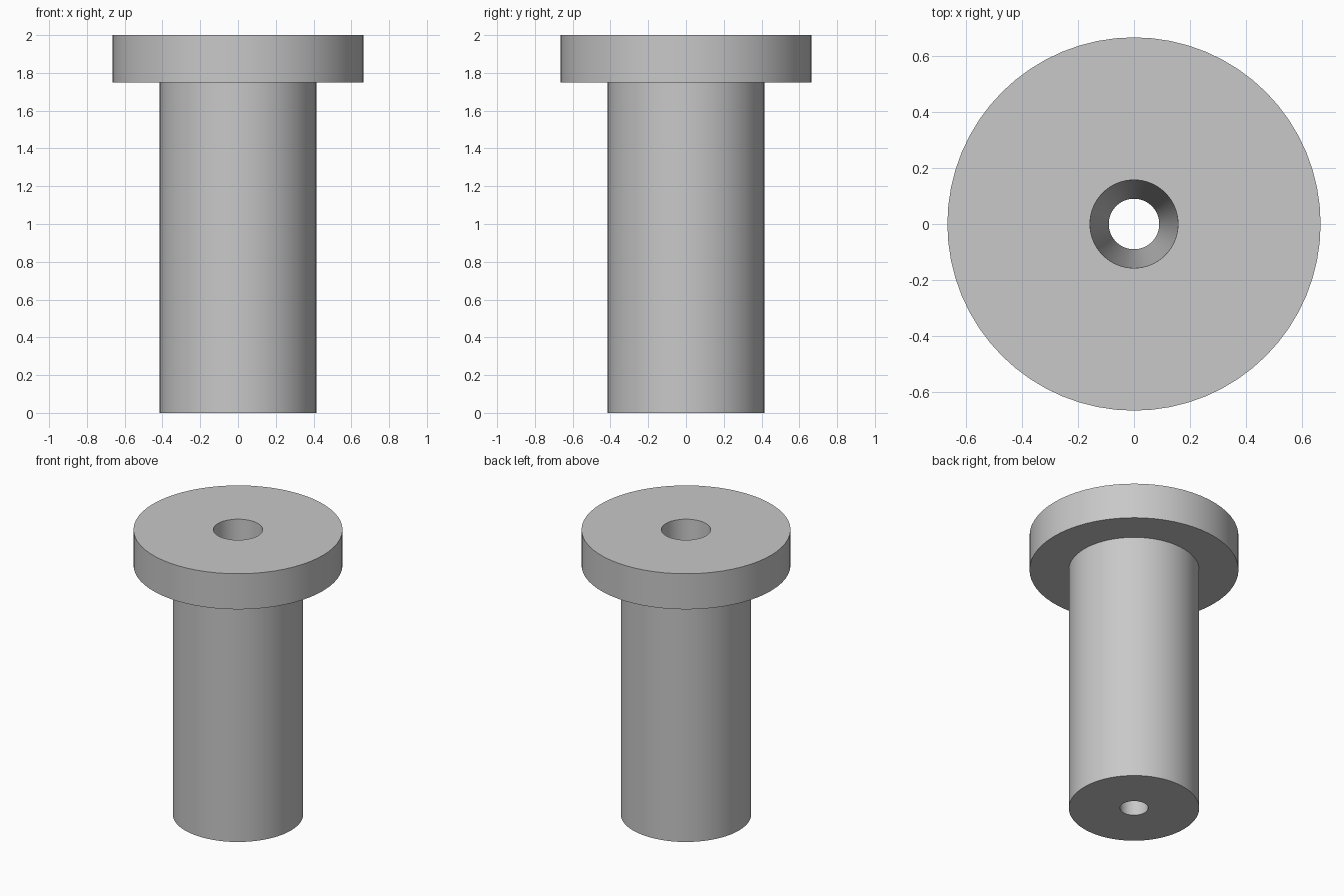
import bpy
import bmesh
import math

cube = bpy.data.objects.get("Cube")
if cube:
    bpy.data.objects.remove(cube, do_unlink=True)

SEGMENTS = 64
HEIGHT = 2.0
FLANGE_BOTTOM = 1.75
FLANGE_RADIUS = 0.665
BODY_RADIUS = 0.415
HOLE_TOP = 0.157
HOLE_BOTTOM = 0.09

# Plain grey material
grey = bpy.data.materials.new("light_grey")
grey.use_nodes = True
colour = (0.58, 0.58, 0.58, 1.0)
grey.diffuse_color = colour
grey.node_tree.nodes["Principled BSDF"].inputs["Base Color"].default_value = colour


def revolve(name, profile, material):
    """Turn a closed (radius, z) profile around the z axis."""
    bm = bmesh.new()
    rings = []
    for radius, z in profile:
        ring = []
        for i in range(SEGMENTS):
            a = math.tau * i / SEGMENTS
            ring.append(bm.verts.new((radius * math.cos(a), radius * math.sin(a), z)))
        rings.append(ring)
    for r, lower in enumerate(rings):
        upper = rings[(r + 1) % len(rings)]
        for i in range(SEGMENTS):
            j = (i + 1) % SEGMENTS
            bm.faces.new((lower[i], lower[j], upper[j], upper[i]))
    bmesh.ops.recalc_face_normals(bm, faces=bm.faces)
    mesh = bpy.data.meshes.new(name)
    bm.to_mesh(mesh)
    bm.free()
    mesh.materials.append(material)
    obj = bpy.data.objects.new(name, mesh)
    bpy.context.collection.objects.link(obj)
    bpy.ops.object.select_all(action="DESELECT")
    obj.select_set(True)
    bpy.context.view_layer.objects.active = obj
    bpy.ops.object.shade_smooth_by_angle(angle=math.radians(30))
    return obj


# Flanged sleeve with a tapered through hole
revolve("flanged_sleeve", [
    (HOLE_BOTTOM, 0),
    (BODY_RADIUS, 0),
    (BODY_RADIUS, FLANGE_BOTTOM),
    (FLANGE_RADIUS, FLANGE_BOTTOM),
    (FLANGE_RADIUS, HEIGHT),
    (HOLE_TOP, HEIGHT),
], grey)
